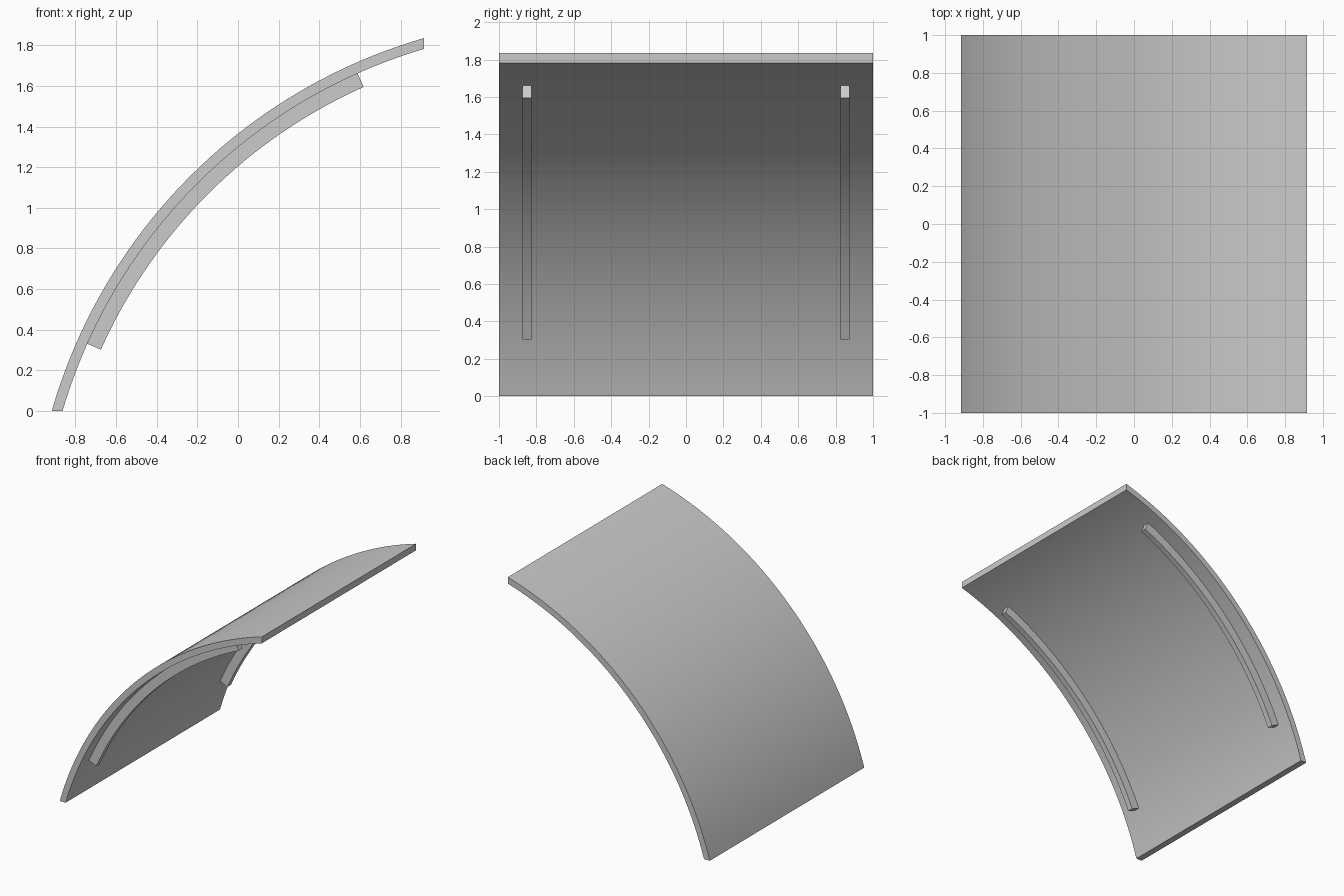
import bpy, bmesh, math

if "Cube" in bpy.data.objects:
    bpy.data.objects.remove(bpy.data.objects["Cube"])

CX, CZ = 1.6596, -0.7396      # centre of curvature
R_OUT, R_IN, R_RAIL = 2.68, 2.629, 2.556


def arc(r, a0, a1, n):
    return [(CX + r * math.cos(a0 + (a1 - a0) * i / n),
             CZ + r * math.sin(a0 + (a1 - a0) * i / n)) for i in range(n + 1)]


def curved_strip(name, outer, inner, y0, y1):
    """Solid strip between two matching x-z curves, extruded along y."""
    bm = bmesh.new()
    rows = [[bm.verts.new((x, y, z)) for x, z in pts]
            for pts, y in ((outer, y0), (outer, y1), (inner, y1), (inner, y0))]
    for k in range(4):
        a, b = rows[k], rows[(k + 1) % 4]
        for i in range(len(a) - 1):
            bm.faces.new((a[i], b[i], b[i + 1], a[i + 1]))
    for i in (0, -1):
        bm.faces.new([r[i] for r in rows])
    bmesh.ops.recalc_face_normals(bm, faces=bm.faces)
    me = bpy.data.meshes.new(name)
    bm.to_mesh(me)
    bm.free()
    ob = bpy.data.objects.new(name, me)
    bpy.context.collection.objects.link(ob)
    bpy.context.view_layer.objects.active = ob
    ob.select_set(True)
    bpy.ops.object.shade_smooth_by_angle(angle=math.radians(40))
    ob.select_set(False)
    return ob


# Curved panel, bottom end cut level and top end cut upright
def panel_arc(r):
    return arc(r, math.pi - math.asin(-CZ / r), math.acos((0.916 - CX) / r), 40)


curved_strip("curved_panel", panel_arc(R_OUT), panel_arc(R_IN), -1, 1)

# Raised rails on the inner face, one near each side
lo, hi = math.radians(135 + 20.95), math.radians(135 - 20.95)
for side, label in ((-1, "front_rail"), (1, "back_rail")):
    curved_strip(label, arc(R_IN + 0.002, lo, hi, 30), arc(R_RAIL, lo, hi, 30),
                 side * 0.825, side * 0.873)
